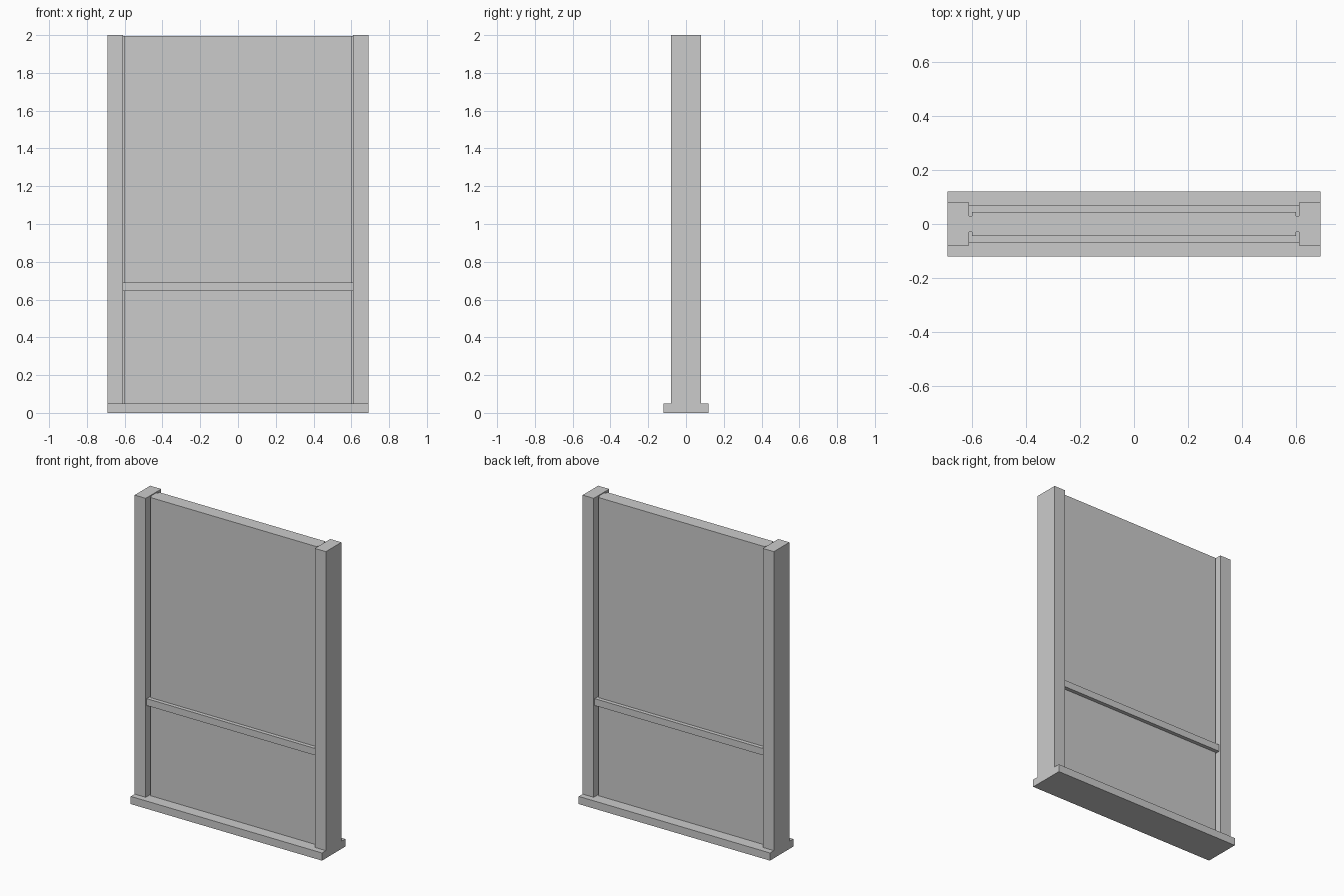
import bpy
import bmesh
from mathutils import Vector

if "Cube" in bpy.data.objects:
    bpy.data.objects.remove(bpy.data.objects["Cube"])


def box(name, x, y, z):
    """Axis-aligned box from (min, max) ranges."""
    bm = bmesh.new()
    bmesh.ops.create_cube(bm, size=1)
    size = Vector((x[1] - x[0], y[1] - y[0], z[1] - z[0]))
    centre = Vector((sum(x), sum(y), sum(z))) / 2
    bmesh.ops.scale(bm, vec=size, verts=bm.verts)
    bmesh.ops.translate(bm, vec=centre, verts=bm.verts)
    mesh = bpy.data.meshes.new(name)
    bm.to_mesh(mesh)
    bm.free()
    obj = bpy.data.objects.new(name, mesh)
    bpy.context.collection.objects.link(obj)
    return obj


BASE_TOP, HEIGHT, PANEL_TOP = 0.05, 2.0, 1.995

# Wide sill that everything stands on
box("base_sill", (-0.69, 0.69), (-0.12, 0.12), (0, BASE_TOP))

# Main wall panel
box("wall_panel", (-0.60, 0.60), (-0.045, 0.045), (BASE_TOP, PANEL_TOP))

# Raised horizontal rail on both faces
box("chair_rail", (-0.61, 0.61), (-0.07, 0.07), (0.645, 0.69))

# Side posts, and the narrow recessed joints beside the panel
for side, s in (("left", -1), ("right", 1)):
    box(side + "_post", sorted((s * 0.61, s * 0.69)), (-0.08, 0.08), (BASE_TOP, HEIGHT))
    box(side + "_joint", sorted((s * 0.60, s * 0.61)), (-0.03, 0.03), (BASE_TOP, PANEL_TOP))
